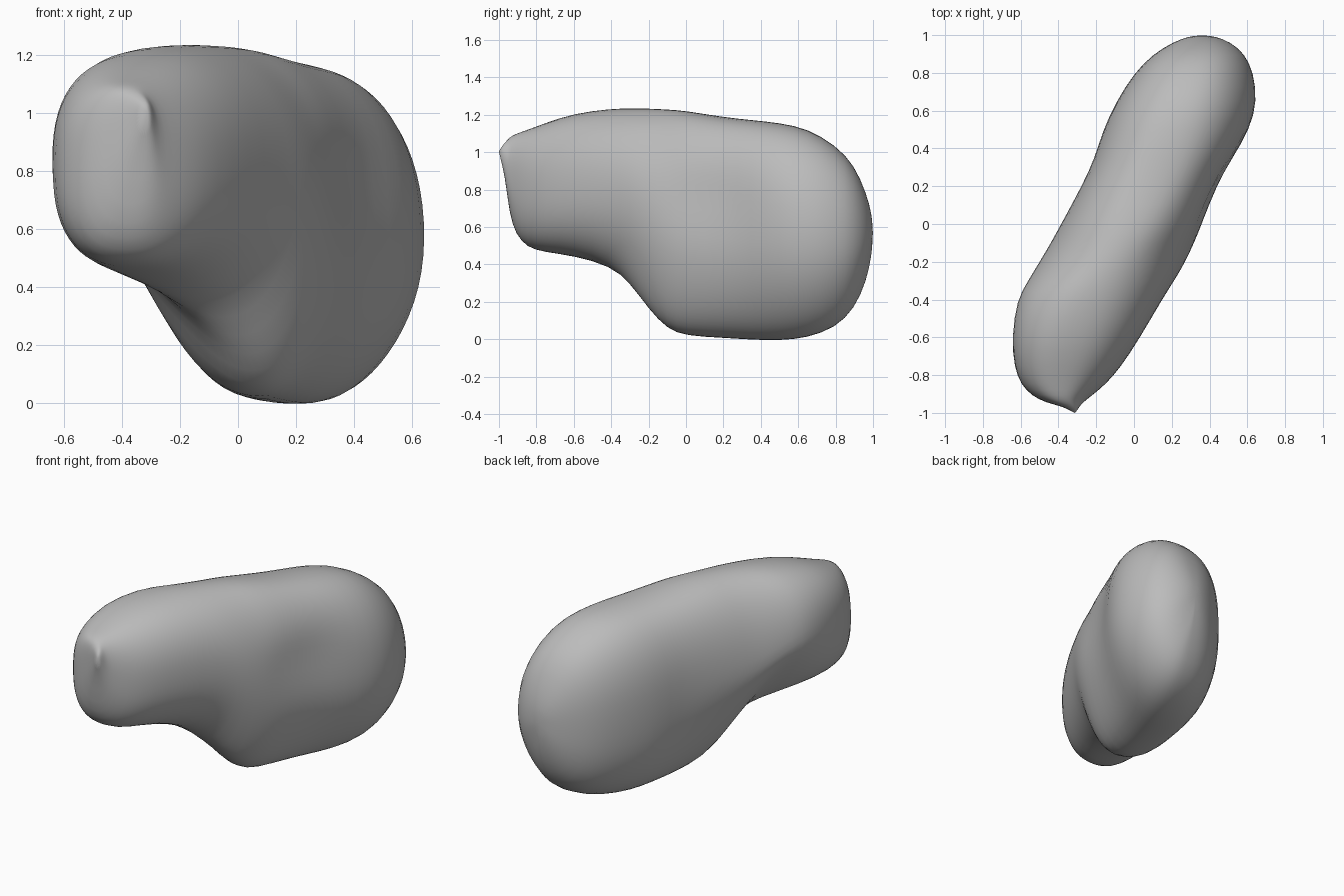
import bpy, bmesh, math

cube = bpy.data.objects.get("Cube")
if cube:
    bpy.data.objects.remove(cube, do_unlink=True)

# One flat grey for the whole body
grey = bpy.data.materials.new("plain grey")
grey.use_nodes = True
tone = (0.5, 0.5, 0.5, 1)
grey.diffuse_color = tone
grey.node_tree.nodes["Principled BSDF"].inputs["Base Color"].default_value = tone

# Cross-sections from front to back: y, x min, x max, z min, z max, lower sideways tuck
SECTIONS = [
    (-.968, -.37, -.29, .88, 1.05, 0),
    (-.945, -.47, -.27, .67, 1.08, 0),
    (-.91, -.54, -.225, .56, 1.1, 0),
    (-.85, -.6, -.15, .49, 1.12, 0),
    (-.76, -.635, -.07, .465, 1.155, 0),
    (-.6, -.65, .035, .445, 1.21, 0),
    (-.4, -.625, .15, .39, 1.235, .1),
    (-.3, -.565, .215, .30, 1.237, .25),
    (-.2, -.505, .275, .16, 1.237, .33),
    (-.1, -.445, .325, .05, 1.232, .25),
    (0, -.39, .37, .015, 1.225, .16),
    (.2, -.28, .445, .005, 1.19, .07),
    (.35, -.21, .525, -.005, 1.175, .02),
    (.5, -.165, .615, -.01, 1.16, 0),
    (.65, -.095, .655, .005, 1.13, 0),
    (.8, 0, .635, .06, 1.04, 0),
    (.9, .1, .59, .16, .935, 0),
    (.965, .21, .51, .31, .78, 0),
    (.993, .29, .43, .45, .67, 0),
]
SIDES = 32


def blend(y, start, end):
    t = min(max((y - start) / (end - start), 0), 1)
    return t * t * (3 - 2 * t)


def boxiness(y, right, upper):
    # Superellipse power for one quadrant of a cross-section
    head = blend(y, -.2, -.6)
    rump = blend(y, -.2, .2)
    if right:
        shoulder = rump * blend(y, .65, .3) if upper else 0
        return 2.1 + .2 * head + .5 * shoulder
    return 2.1 + .5 * head + .4 * rump


def ring(bm, y, x0, x1, z0, z1, tuck):
    verts = []
    for i in range(SIDES):
        a = 2 * math.pi * i / SIDES
        c, s = math.cos(a), math.sin(a)
        power = 2 / boxiness(y, c > 0, s > 0)
        c = math.copysign(abs(c) ** power, c)
        s = math.copysign(abs(s) ** power, s)
        x = (x0 + x1) / 2 + c * (x1 - x0) / 2
        z = (z0 + z1) / 2 + s * (z1 - z0) / 2
        # Underside tucks in on the right
        x += tuck * max(-s, 0) * (1 - c) / 2
        if c > 0:
            # Slimmer lower flank at the back
            x -= .06 * blend(y, .1, .5) * min(s, 0) ** 2 * c
            # Shallow hollow in the flank
            x -= .04 * math.exp(-((y - .1) ** 2 + (z - .75) ** 2) / .025)
        verts.append(bm.verts.new((x, y, z)))
    return verts


# Bent bean-shaped body, lofted and closed at both ends
bm = bmesh.new()
rings = [ring(bm, *section) for section in SECTIONS]
front_tip = bm.verts.new((-.31, -1.005, 1.01))
back_tip = bm.verts.new((.36, 1.0, .57))
for i in range(SIDES):
    j = (i + 1) % SIDES
    for a, b in zip(rings, rings[1:]):
        bm.faces.new((a[i], a[j], b[j], b[i]))
    bm.faces.new((front_tip, rings[0][j], rings[0][i]))
    bm.faces.new((back_tip, rings[-1][i], rings[-1][j]))
bmesh.ops.recalc_face_normals(bm, faces=bm.faces)
for face in bm.faces:
    face.smooth = True
mesh = bpy.data.meshes.new("bean_body")
bm.to_mesh(mesh)
bm.free()
mesh.materials.append(grey)
body = bpy.data.objects.new("bean_body", mesh)
bpy.context.collection.objects.link(body)
smoothing = body.modifiers.new("smoothing", "SUBSURF")
smoothing.levels = smoothing.render_levels = 1
